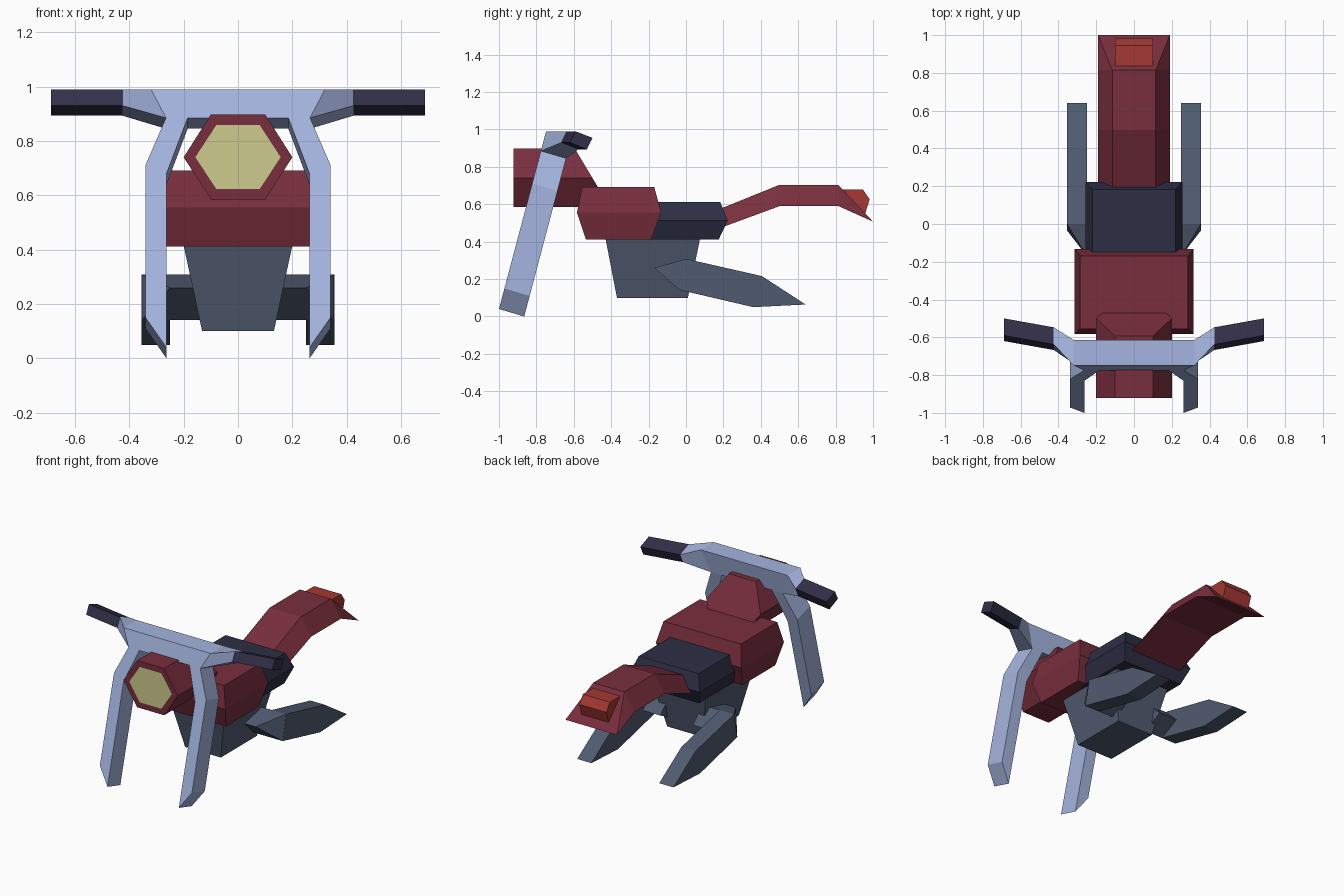
import bpy, bmesh
from mathutils import Vector

if "Cube" in bpy.data.objects:
    bpy.data.objects.remove(bpy.data.objects["Cube"])


def material(name, r, g, b):
    lin = lambda c: (c / 255 / 12.92) if c < 11 else ((c / 255 + 0.055) / 1.055) ** 2.4
    m = bpy.data.materials.new(name)
    m.diffuse_color = (lin(r), lin(g), lin(b), 1)
    m.use_nodes = True
    m.node_tree.nodes["Principled BSDF"].inputs["Base Color"].default_value = m.diffuse_color
    return m


MAROON = material("maroon paint", 121, 46, 61)
STEEL = material("light blue steel", 165, 181, 224)
GREY = material("slate grey metal", 80, 91, 112)
BLACK = material("black leather", 45, 46, 68)
GRIP = material("grip rubber", 50, 47, 72)
LENS = material("pale yellow lens", 207, 203, 142)
RED = material("red lamp", 163, 56, 51)


def add_loft(bm, sections):
    """Skin a list of equal-length point loops and cap both ends."""
    rings = [[bm.verts.new(p) for p in s] for s in sections]
    n = len(rings[0])
    for a, b in zip(rings, rings[1:]):
        for i in range(n):
            j = (i + 1) % n
            bm.faces.new((a[i], a[j], b[j], b[i]))
    bm.faces.new(rings[0][::-1])
    bm.faces.new(rings[-1])


def finish(name, bm, *mats, mirror=False):
    bmesh.ops.remove_doubles(bm, verts=bm.verts, dist=1e-4)
    bmesh.ops.recalc_face_normals(bm, faces=bm.faces)
    me = bpy.data.meshes.new(name)
    bm.to_mesh(me)
    bm.free()
    for m in mats:
        me.materials.append(m)
    ob = bpy.data.objects.new(name, me)
    bpy.context.collection.objects.link(ob)
    if mirror:
        ob.modifiers.new("mirror", 'MIRROR')
    return ob


def loft(name, sections, mat, mirror=False):
    bm = bmesh.new()
    add_loft(bm, sections)
    return finish(name, bm, mat, mirror=mirror)


def slab(name, profile, x0, x1, mat, mirror=False):
    """Extrude a side (y, z) profile across x."""
    return loft(name, [[(x, y, z) for y, z in profile] for x in (x0, x1)], mat, mirror)


def rect(hx, y0, y1, z):
    return [(-hx, y0, z), (hx, y0, z), (hx, y1, z), (-hx, y1, z)]


# Front fork: points on the raked front plane, with matching back points
def rake(x, z, back=False, drop=0.04):
    y = -1 + (z - 0.04) * 0.265
    return (x, y + 0.135, z - drop) if back else (x, y, z)


def fork_section(outer, inner):
    return [rake(*outer), rake(*inner), rake(*inner, True), rake(*outer, True)]


loft("fork_leg", [fork_section((0.265, 0.885), (0.185, 0.885)),
                  fork_section((0.34, 0.712), (0.263, 0.68)),
                  fork_section((0.34, 0.15), (0.263, 0.04))], STEEL, mirror=True)


# Handlebar with tapered ends, and angled grips
def bar_section(s):
    return [rake(0.32 * s, 0.99), rake(0.32 * s, 0.99, True, 0),
            rake(0.265 * s, 0.885, True), rake(0.265 * s, 0.885)]


def grip_section(x, dy):
    return [(x, y + dy, z) for y, z in
            ((-0.59, 0.99), (-0.50, 0.955), (-0.53, 0.893), (-0.62, 0.93))]


loft("handlebar", [bar_section(-1), bar_section(1)], STEEL)
loft("handlebar_end", [bar_section(1), grip_section(0.425, -0.047)], STEEL, mirror=True)
loft("grip", [grip_section(0.425, -0.047), grip_section(0.687, 0)], GRIP, mirror=True)

# Headlight: hexagonal housing with slanted back and an inset lens
hexagon = [(0.2, 0.74), (0.1, 0.897), (-0.1, 0.897), (-0.2, 0.74), (-0.1, 0.585), (0.1, 0.585)]
bm = bmesh.new()
add_loft(bm, [[(x, -0.922, z) for x, z in hexagon],
              [(x, -0.5 - (z - 0.74) * 0.6, z) for x, z in hexagon]])
bm.normal_update()
front = min(bm.faces, key=lambda f: f.calc_center_median().y)
bmesh.ops.inset_region(bm, faces=[front], thickness=0.043)
front.material_index = 1
finish("headlight", bm, MAROON, LENS)

# Fuel tank and seat: boxes bulging at mid height
loft("tank", [rect(0.285, -0.535, -0.187, 0.412), rect(0.315, -0.583, -0.132, 0.556),
              rect(0.285, -0.555, -0.17, 0.692)], MAROON)
loft("seat", [rect(0.22, -0.25, 0.175, 0.412), rect(0.258, -0.25, 0.223, 0.513),
              rect(0.22, -0.25, 0.183, 0.612)], BLACK)


# Rear fender: trapezoid section swept back to a sharp edge
def fender_section(yt, zt, yb, zb, top=0.115):
    return [(-top, yt, zt), (top, yt, zt), (0.19, yb, zb), (-0.19, yb, zb)]


loft("rear_fender", [fender_section(0.12, 0.55, 0.12, 0.45),
                     fender_section(0.497, 0.703, 0.50, 0.59),
                     fender_section(0.815, 0.703, 0.815, 0.59),
                     fender_section(1.0, 0.507, 1.0, 0.507, 0.19)], MAROON)

# Tail light
slab("tail_light", [(0.8, 0.68), (0.945, 0.68), (0.982, 0.627), (0.958, 0.55), (0.86, 0.6)],
     -0.1, 0.1, RED)

# Engine block, tapering downward
loft("engine", [rect(0.132, -0.369, 0.01, 0.1), rect(0.202, -0.432, 0.077, 0.425)], GREY)

# Exhaust pipes, each with an arm reaching in to the engine
slab("exhaust_pipe", [(0, 0.308), (0.406, 0.216), (0.64, 0.064), (0.36, 0.05), (-0.035, 0.142)],
     0.25, 0.355, GREY, mirror=True)
arm = [(-0.17, 0.26), (0, 0.308), (0.1, 0.21), (-0.035, 0.142)]
bm = bmesh.new()
for x in (0.12, 0.25):
    for y, z in arm:
        bm.verts.new((x, y, z))
for y, z in (arm[1], arm[3]):
    bm.verts.new((0.354, y, z))
bmesh.ops.convex_hull(bm, input=bm.verts)
finish("exhaust_arm", bm, GREY, mirror=True)
